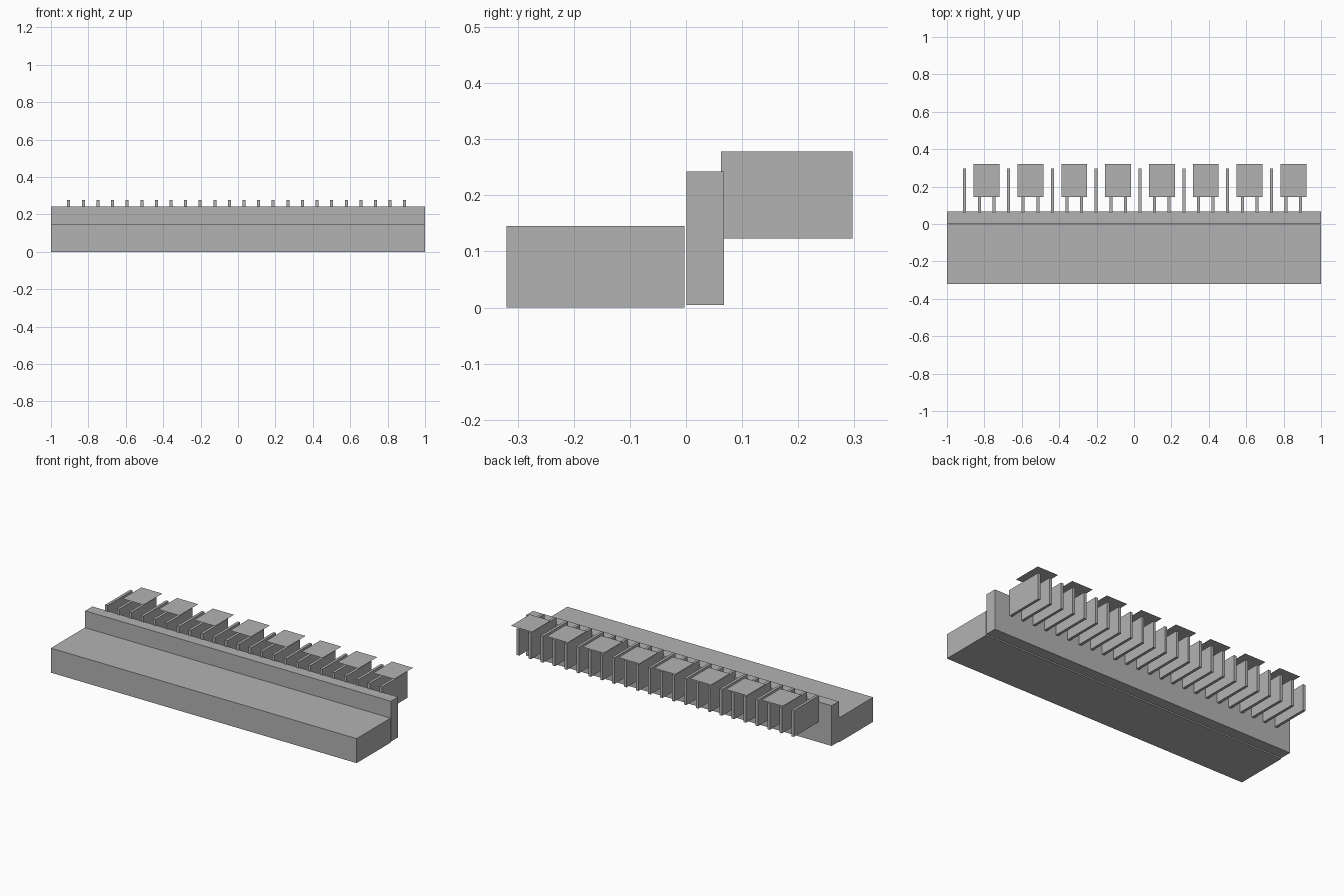
import bpy
import bmesh
from mathutils import Vector

default = bpy.data.objects.get("Cube")
if default:
    bpy.data.objects.remove(default, do_unlink=True)

grey = bpy.data.materials.new("plain_grey")
grey.use_nodes = True
colour = (0.45, 0.45, 0.45, 1)
grey.diffuse_color = colour
grey.node_tree.nodes["Principled BSDF"].inputs["Base Color"].default_value = colour


def finish(bm, name):
    mesh = bpy.data.meshes.new(name)
    bm.to_mesh(mesh)
    bm.free()
    mesh.materials.append(grey)
    obj = bpy.data.objects.new(name, mesh)
    bpy.context.collection.objects.link(obj)
    return obj


def box(name, low, high):
    """Box between two opposite corners."""
    low, high = Vector(low), Vector(high)
    bm = bmesh.new()
    bmesh.ops.create_cube(bm, size=1)
    bmesh.ops.scale(bm, vec=high - low, verts=bm.verts)
    bmesh.ops.translate(bm, vec=(low + high) / 2, verts=bm.verts)
    return finish(bm, name)


def sheet(name, centre, width, depth):
    """Single flat rectangle facing up."""
    bm = bmesh.new()
    bmesh.ops.create_grid(bm, x_segments=1, y_segments=1, size=0.5)
    bmesh.ops.scale(bm, vec=(width, depth, 1), verts=bm.verts)
    bmesh.ops.translate(bm, vec=centre, verts=bm.verts)
    return finish(bm, name)


# Long low block at the front, and the taller wall just behind it
box("front_block", (-1, -0.32, 0), (1, -0.003, 0.145))
box("back_wall", (-1, 0.001, 0.005), (1, 0.068, 0.243))

# Row of upright fins on the back of the wall
first, pitch, half = -0.905, 0.0781, 0.008
for i in range(24):
    x = first + i * pitch
    box(f"fin_{i + 1}", (x - half, 0.062, 0.123), (x + half, 0.297, 0.278))

# Thin square plates hovering over every second and third fin
for i in range(8):
    x = first + (3 * i + 1.5) * pitch
    sheet(f"top_plate_{i + 1}", (x, 0.232, 0.298), 0.138, 0.176)
